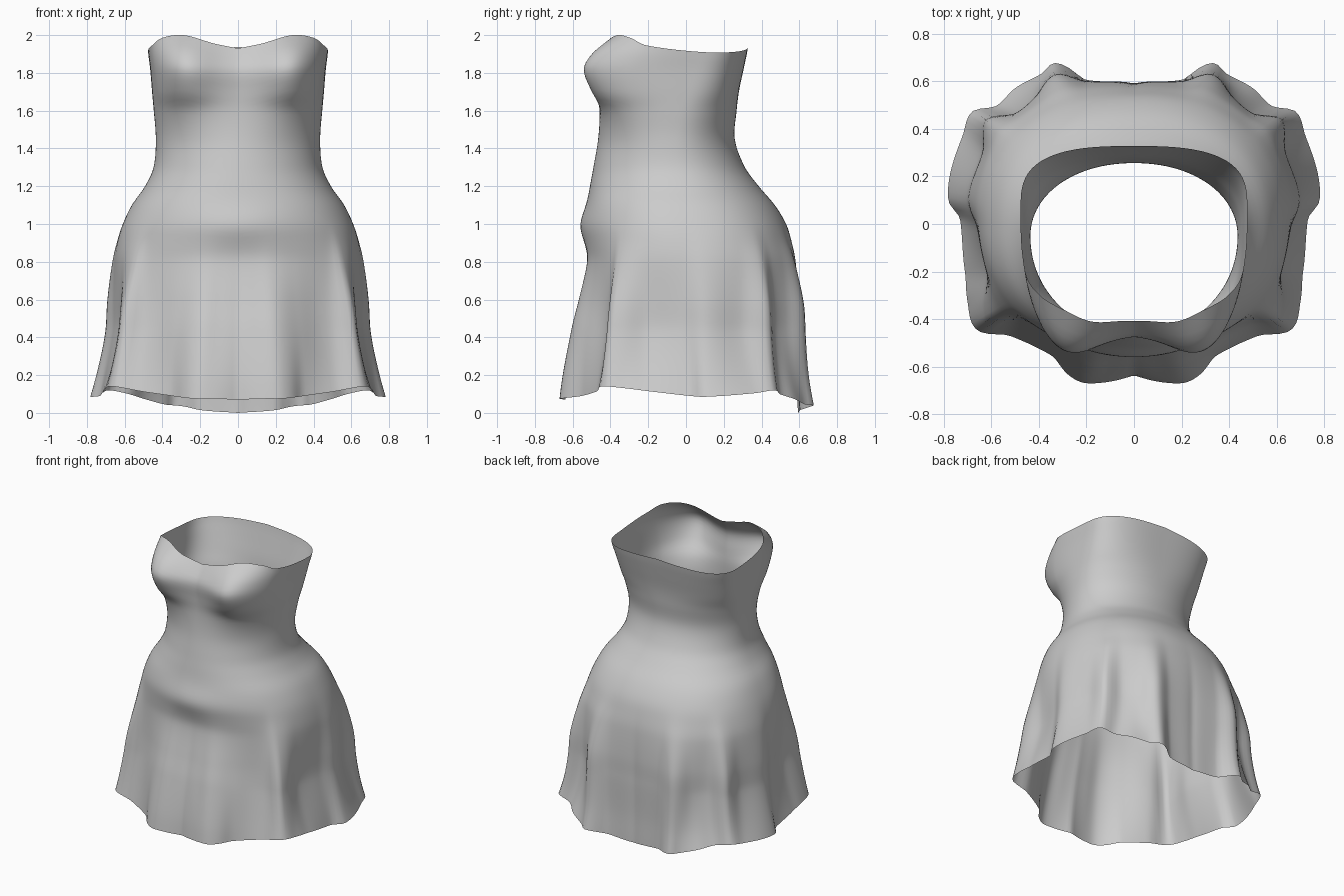
import bpy, bmesh, math

if "Cube" in bpy.data.objects:
    bpy.data.objects.remove(bpy.data.objects["Cube"])

# height, half width, front y, back y, widest y, bust bulge, squareness
PROFILE = [
    (0.00, .745, -.660, .640, 0, 0, 2.4), (0.20, .730, -.640, .620, 0, 0, 2.4),
    (0.45, .710, -.595, .611, 0, 0, 2.5), (0.60, .700, -.560, .608, 0, 0, 2.5),
    (0.80, .670, -.522, .586, 0, 0, 2.45), (0.90, .645, -.524, .563, 0, 0, 2.35),
    (1.00, .610, -.527, .530, -.01, 0, 2.3), (1.10, .562, -.521, .470, -.02, 0, 2.25),
    (1.20, .492, -.508, .385, -.04, 0, 2.15), (1.30, .447, -.490, .312, -.05, 0, 2.05),
    (1.45, .435, -.465, .258, -.05, 0, 2.05), (1.60, .446, -.455, .268, -.03, .03, 2.25),
    (1.70, .455, -.460, .280, .0, .085, 2.6), (1.82, .465, -.466, .305, .04, .120, 2.85),
    (1.90, .475, -.422, .322, .07, .115, 2.95), (1.95, .479, -.390, .330, .08, .085, 2.95),
    (2.00, .481, -.370, .335, .08, .03, 2.95)]

# right half of the pleated outlines, front to back
HEM = [(0, -.635, .07), (.15, -.668, .075), (.22, -.665, .075), (.28, -.63, .08),
       (.35, -.55, .09), (.52, -.47, .115), (.66, -.445, .14), (.70, -.32, .13),
       (.71, -.2, .115), (.73, .02, .09), (.78, .10, .085), (.72, .37, .105),
       (.68, .472, .12), (.58, .495, .10), (.5, .57, .075), (.39, .63, .045),
       (.34, .675, .04), (.29, .665, .035), (.2, .605, .015), (0, .59, 0)]
MID = [(0, -.59), (.1, -.60), (.2, -.60), (.33, -.52), (.42, -.455), (.5, -.417),
       (.56, -.413), (.61, -.415), (.63, -.35), (.62, -.2), (.66, -.02), (.70, .10),
       (.64, .3), (.625, .44), (.575, .455), (.5, .465), (.42, .53), (.33, .63),
       (.2, .60), (0, .587)]
# neckline height by angle
NECK = [(-90, 1.93), (-75, 1.955), (-55, 2.0), (-40, 1.985), (-28, 1.945),
        (-5, 1.915), (15, 1.908), (50, 1.925), (90, 1.937)]


def smooth_lookup(table, v):
    """Smooth interpolation through rows sorted by their first value."""
    v = min(max(v, table[0][0]), table[-1][0])
    i = 0
    while i < len(table) - 2 and v > table[i + 1][0]:
        i += 1
    a, b = table[i], table[i + 1]
    p, q = table[max(i - 1, 0)], table[min(i + 2, len(table) - 1)]
    h = b[0] - a[0]
    t = (v - a[0]) / h
    out = []
    for k in range(1, len(a)):
        m0 = (b[k] - p[k]) / (b[0] - p[0]) * h
        m1 = (q[k] - a[k]) / (q[0] - a[0]) * h
        out.append((2*t**3 - 3*t*t + 1) * a[k] + (t**3 - 2*t*t + t) * m0
                   + (3*t*t - 2*t**3) * b[k] + (t**3 - t*t) * m1)
    return out


def polar(points):
    return [(math.degrees(math.atan2(p[1], p[0])), math.hypot(p[0], p[1])) + p[2:]
            for p in points]


def base_radius(deg, z):
    w, f, b, yc, bust, n = smooth_lookup(PROFILE, z)
    depth = yc - f if deg < 0 else b - yc
    c, s = abs(math.cos(math.radians(deg))), abs(math.sin(math.radians(deg)))
    return ((c / w) ** n + (s / depth) ** n) ** (-1 / n), yc, bust


HEM_P, MID_P = polar(HEM), polar(MID)
SEG, ROWS = 200, 72


def dress_point(a, u):
    # the angle is folded to the right half so both halves match
    deg = math.degrees(math.atan2(math.sin(a), abs(math.cos(a))))
    side = 1 if math.cos(a) >= 0 else -1
    hem_r, hem_z = smooth_lookup(HEM_P, deg)
    z = hem_z + (smooth_lookup(NECK, deg)[0] - hem_z) * u
    r, yc, bust = base_radius(deg, z)
    # pleats fade in below the hips and open at the hem
    mid_k = smooth_lookup(MID_P, deg)[0] / base_radius(deg, .45)[0]
    hem_k = hem_r / base_radius(deg, hem_z)[0]
    if z < .45:
        t = max(0, min(1, (.45 - z) / (.45 - hem_z))) ** 1.4
        r *= mid_k + (hem_k - mid_k) * t
    elif z < 1.03:
        t = (1.03 - z) / .58
        r *= 1 + (mid_k - 1) * t * t * (3 - 2 * t)
    x = r * abs(math.cos(a))
    y = yc + r * math.sin(a)
    if deg < 0:
        front = min(1, -deg / 30)
        # bust cups, then the soft belly
        y -= bust * math.exp(-((x - .31) / .18) ** 2) * front
        y -= .032 * math.exp(-(x / .28) ** 2 - ((z - .99) / .1) ** 2) * front
    return side * x, y, z


# one open cloth surface lofted from hem to neckline
bm = bmesh.new()
rings = [[bm.verts.new(dress_point(2 * math.pi * (i + .5) / SEG, j / ROWS))
          for i in range(SEG)] for j in range(ROWS + 1)]
for lo, hi in zip(rings, rings[1:]):
    for i in range(SEG):
        k = (i + 1) % SEG
        bm.faces.new((lo[i], lo[k], hi[k], hi[i]))
mesh = bpy.data.meshes.new("dress")
bm.to_mesh(mesh)
bm.free()
dress = bpy.data.objects.new("dress", mesh)
bpy.context.collection.objects.link(dress)

cloth = bpy.data.materials.new("grey cloth")
cloth.diffuse_color = (.6, .6, .6, 1)
cloth.use_nodes = True
cloth.node_tree.nodes["Principled BSDF"].inputs["Base Color"].default_value = cloth.diffuse_color
mesh.materials.append(cloth)

bpy.context.view_layer.objects.active = dress
dress.select_set(True)
bpy.ops.object.shade_smooth_by_angle(angle=math.radians(60))
